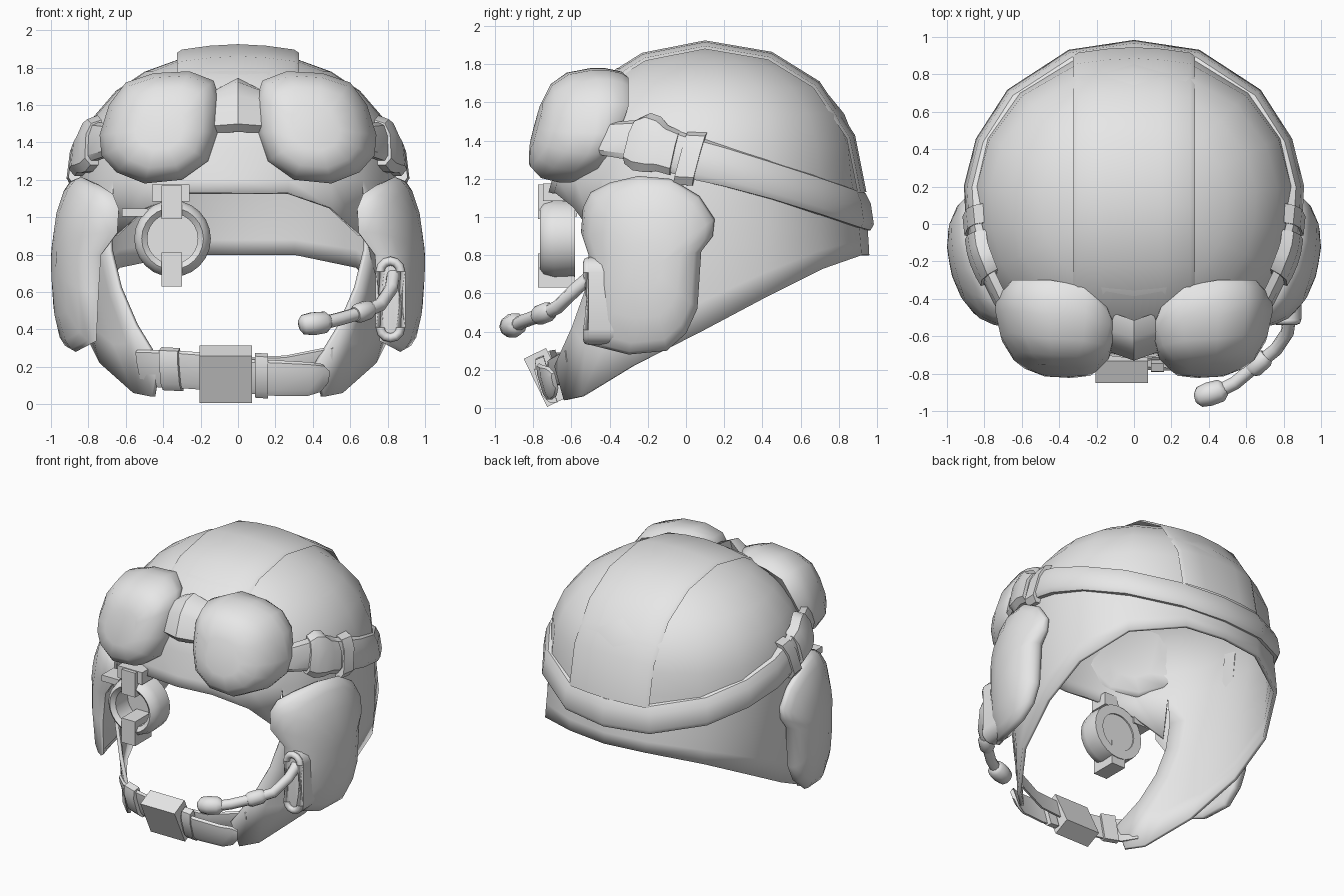
import bpy, bmesh, math
from mathutils import Vector, Euler

if "Cube" in bpy.data.objects:
    bpy.data.objects.remove(bpy.data.objects["Cube"])

grey = bpy.data.materials.new("matte_grey")
grey.diffuse_color = (0.8, 0.8, 0.8, 1)
grey.use_nodes = True
grey.node_tree.nodes["Principled BSDF"].inputs["Base Color"].default_value = grey.diffuse_color


def make(name, verts, faces, mirror=False, thick=0, angle=40):
    me = bpy.data.meshes.new(name)
    me.from_pydata([tuple(v) for v in verts], [], faces)
    bm = bmesh.new()
    bm.from_mesh(me)
    bmesh.ops.remove_doubles(bm, verts=bm.verts, dist=0.0005)
    bmesh.ops.recalc_face_normals(bm, faces=bm.faces)
    bm.to_mesh(me)
    bm.free()
    me.materials.append(grey)
    ob = bpy.data.objects.new(name, me)
    bpy.context.collection.objects.link(ob)
    bpy.ops.object.select_all(action='DESELECT')
    ob.select_set(True)
    bpy.context.view_layer.objects.active = ob
    bpy.ops.object.shade_smooth_by_angle(angle=math.radians(angle))
    if mirror:
        m = ob.modifiers.new("mirror", 'MIRROR')
        m.use_clip = True
    if thick:
        s = ob.modifiers.new("thickness", 'SOLIDIFY')
        s.thickness = thick
    return ob


def loft(name, rings, closed=True, cap=True, wrap=False, **kw):
    n = len(rings[0])
    verts = [v for r in rings for v in r]
    faces = []
    for i in range(len(rings) if wrap else len(rings) - 1):
        a, b = i * n, (i + 1) % len(rings) * n
        for j in range(n if closed else n - 1):
            k = (j + 1) % n
            faces.append((a + j, a + k, b + k, b + j))
    if cap and closed and not wrap:
        faces += [tuple(range(n)), tuple(range((len(rings) - 1) * n, len(verts)))]
    return make(name, verts, faces, **kw)


def tube(name, pts, radii, sides=10, closed=False):
    pts = [Vector(p) for p in pts]
    n, rings = len(pts), []
    for i, p in enumerate(pts):
        a = pts[(i - 1) % n] if closed else pts[max(i - 1, 0)]
        b = pts[(i + 1) % n] if closed else pts[min(i + 1, n - 1)]
        q = (b - a).to_track_quat('Z', 'Y')
        r = radii[i] if isinstance(radii, list) else radii
        rings.append([p + q @ Vector((r * math.cos(t), r * math.sin(t), 0))
                      for t in (2 * math.pi * k / sides for k in range(sides))])
    return loft(name, rings, wrap=closed, angle=50)


def band(name, stations, ht, lean=0.0, shear=0.0, **kw):
    """Upright strap along (x, y, z, half height) stations."""
    sec = [(-1, -1), (.2, -1), (1, -.7), (1, .35), (.35, .85), (-1, 1)]
    rings = []
    for i, (x, y, z, hh) in enumerate(stations):
        a, b = stations[max(i - 1, 0)], stations[min(i + 1, len(stations) - 1)]
        t = Vector((b[0] - a[0], b[1] - a[1])).normalized()
        ring = []
        for u, w in sec:
            d, e = u * ht - lean * w * hh, shear * w * hh
            ring.append((x + t.y * d + t.x * e, y - t.x * d + t.y * e, z + w * hh))
        rings.append(ring)
    return loft(name, rings, **kw)


def box(name, loc, size, rx=0):
    e = Euler((rx, 0, 0)).to_matrix()
    rings = [[Vector(loc) + e @ Vector((sx * size[0] / 2, sy * size[1] / 2, sz * size[2] / 2))
              for sx, sy in ((-1, -1), (1, -1), (1, 1), (-1, 1))] for sz in (-1, 1)]
    return loft(name, rings)


# Helmet shell: dome rings scaled from a plan outline, then brow and side skirt
plan = [(0, -.70), (.27, -.67), (.5, -.58), (.67, -.44), (.73, -.345), (.79, -.25), (.85, -.03),
        (.86, .2), (.79, .46), (.61, .70), (.32, .865), (0, .915)]
brow = [(0, -.72, 1.13), (.27, -.69, 1.13), (.5, -.59, 1.05), (.66, -.48, .9)]
skirt = [((.67, -.5, .72), (.43, -.69, .22)), ((.72, -.41, .7), (.46, -.64, .04)),
         ((.77, -.31, .68), (.56, -.55, .06)),
         ((.84, -.1, .72), (.74, -.28, .22)), ((.86, .12, .8), (.83, .08, .4)),
         ((.83, .42, .9), (.82, .4, .57)), ((.64, .7, .97), (.65, .72, .73)),
         ((.32, .9, 1.0), (.31, .92, .8)), ((0, .945, 1.0), (0, .96, .8))]
verts, faces = [], []


def grid(rows):
    n, o = len(rows[0]), len(verts)
    for r in rows:
        verts.extend(r)
    for i in range(len(rows) - 1):
        for j in range(n - 1):
            a = o + i * n + j
            faces.append((a, a + 1, a + n + 1, a + n))


rows = []
for u in (0, .25, .5, .7, .85, .95, .99):
    s = (1 - u ** 2.2) ** (1 / 2.2)
    rows.append([(x * s, .1 + (y - .1) * s, 1.2 + .68 * u) for x, y in plan])
grid(rows)
verts.append((0, .1, 1.88))
top, n = len(verts) - 1, len(plan)
faces += [(top - n + j, top - n + j + 1, top) for j in range(n - 1)]
grid([[(x, y, 1.2) for x, y in plan[:4]], brow])
rows = []
for k in range(6):
    t = k / 5
    row = []
    for (x, y), (m, b) in zip(plan[3:], skirt):
        p = (Vector((x, y, 1.2)) * (1 - t) * (1 - 2 * t) + Vector(m) * 4 * t * (1 - t)
             + Vector(b) * t * (2 * t - 1))
        row.append(p)
    rows.append(row)
grid(rows)
make("helmet_shell", verts, faces, mirror=True, thick=0.025)

# Raised centre panel over the crown
ridge = [(-.64, 1.5), (-.5, 1.69), (-.23, 1.86), (.1, 1.925), (.45, 1.865), (.7, 1.71), (.885, 1.43), (.945, 1.13)]
rows = []
for y, z in ridge:
    row = []
    for x, s in ((-.325, .945), (-.3, .965), (-.15, .99), (0, 1), (.15, .99), (.3, .965), (.325, .945)):
        row.append((x, .1 + (y - .1) * s, 1.1 + (z - 1.1) * s))
    rows.append(row)
loft("crown_panel", rows, closed=False, angle=40)

# Goggle lens covers: tilted puffy pads whose backs follow the dome
lens = [(.1, 1.64), (.13, 1.73), (.26, 1.78), (.45, 1.77), (.6, 1.72), (.69, 1.6), (.74, 1.44),
        (.73, 1.33), (.65, 1.24), (.5, 1.18), (.3, 1.2), (.16, 1.3), (.11, 1.45)]
rings = []
for s, front, f in ((.4, -.785, 0), (.72, -.76, 0), (.92, -.69, 0), (1, -.62, .2), (1, -.62, .5),
                    (.94, -.62, .85), (.86, -.62, 1), (.5, -.62, 1)):
    ring = []
    for x, z in lens:
        x, z = .42 + (x - .42) * s, 1.48 + (z - 1.48) * s
        r = 1 - max(0, (z - 1.2) / .68) ** 2.2
        back = min(-.3 - .45 * max(0, 1.55 - z),
                   .13 - .8 * math.sqrt(max(.05, r ** .91 - (x / .86) ** 2)))
        y = front + .08 * (x - .42) + 1.2 * max(0, x - .45) ** 2 + .28 * (z - 1.48)
        ring.append((x, y + (max(back, y) - y) * f, z))
    rings.append(ring)
loft("goggle_lens_cover", rings, mirror=True, angle=60)
band("goggle_bridge", [(-.14, -.58, 1.57, .12), (0, -.63, 1.6, .145), (.14, -.58, 1.57, .12)], .065, .35)

# Goggle strap round the back, with side buckles
half = [(.7, -.44, 1.41, .085), (.8, -.24, 1.40, .11), (.86, 0, 1.32, .115), (.87, .2, 1.27, .11),
        (.81, .44, 1.2, .105), (.65, .69, 1.12, .105), (.335, .895, 1.05, .105), (0, .945, 1.035, .105)]
band("goggle_strap", half + [(-x, y, z, h) for x, y, z, h in half[-2::-1]], .028, .15)
band("strap_buckle_front", [(.775, -.29, 1.40, .12), (.8, -.24, 1.395, .15), (.825, -.18, 1.38, .145),
                            (.84, -.13, 1.36, .12), (.85, -.06, 1.335, .115)], .045, .15, .2, mirror=True)
band("strap_buckle_rear", [(.85, -.03, 1.31, .14), (.86, .07, 1.305, .14)], .045, .15, .25, mirror=True)

# Ear cups: pads curved round the side of the shell
cup = [(-.5, 1.13), (-.4, 1.18), (-.25, 1.215), (-.08, 1.2), (.07, 1.11), (.15, .99), (.14, .9), (.08, .82),
       (.06, .52), (0, .39), (-.1, .3), (-.3, .28), (-.5, .33), (-.52, .6), (-.51, .8), (-.55, .92), (-.54, 1.05)]
rings = []
for s, f in ((.9, 0), (.98, .12), (1, .35), (.97, .62), (.87, .85), (.6, .98), (.25, 1)):
    ring = []
    for y, z in cup:
        y, z = -.2 + (y + .2) * s, .75 + (z - .75) * s
        low = max(0, min(1, (.95 - z) / .2))
        inner = .855 - .85 * min(0, y) ** 2 + .1 * low * min(1, max(0, -y * 2))
        outer = 1.0 - .85 * (y + .1) ** 2 - (.35 if z > .75 else .2) * (z - .75) ** 2
        ring.append((inner + (outer - inner) * f, y, z))
    rings.append(ring)
loft("ear_cup", rings, mirror=True, angle=60)


# Microphone mount: rounded slab with a raised loop
def stadium(rx, h, y):
    return [(.815 + rx * math.cos(t), y, .56 + rx * math.sin(t) + (h if k < 7 else -h))
            for k, t in ((k, math.pi * (k if k < 7 else k - 1) / 6) for k in range(14))]


loft("mic_mount", [stadium(.08, .15, -.38), stadium(.08, .15, -.51), stadium(.04, .15, -.515)])
tube("mic_mount_loop", stadium(.055, .15, -.515), .024, 8, True)

# Microphone boom, collar and tip
tube("mic_boom", [(.83, -.5, .69), (.82, -.58, .62), (.76, -.67, .53), (.66, -.75, .49),
                  (.54, -.85, .455), (.46, -.89, .435)], .036)
tube("mic_collar", [(.71, -.705, .51), (.695, -.72, .505), (.64, -.77, .485), (.625, -.785, .48)],
     [.04, .052, .052, .04])
tube("mic_tip", [(.49, -.88, .44), (.465, -.89, .438), (.40, -.91, .43), (.35, -.925, .425), (.33, -.93, .42)],
     [.035, .06, .064, .055, .03])

# Monocle ring, its lens and brackets
circle = [2 * math.pi * k / 24 for k in range(24)]
rings = [[(-.35 + r * math.cos(a), y, .885 + r * math.sin(a)) for r, y in
          ((.135, -.58), (.2, -.58), (.205, -.69), (.19, -.745), (.165, -.765), (.135, -.74))] for a in circle]
loft("monocle_ring", rings, wrap=True, angle=45)
loft("monocle_lens", [[(-.35 + .14 * math.cos(a), y, .885 + .14 * math.sin(a)) for a in circle]
                      for y in (-.6, -.59)])
box("monocle_hinge", (-.36, -.68, 1.13), (.2, .14, .09))
box("monocle_top_clip", (-.355, -.74, 1.08), (.11, .07, .18))
box("monocle_bottom_clip", (-.355, -.68, .72), (.11, .19, .18))
box("monocle_side_clip", (-.55, -.64, 1.025), (.14, .14, .045))

# Chin strap, clips and buckle
band("chin_strap_left", [(-.53, -.59, .2, .09), (-.44, -.67, .19, .1), (-.3, -.715, .185, .1),
                         (-.1, -.74, .17, .1)], .012, -.3)
band("chin_strap_right", [(0, -.75, .15, .09), (.2, -.755, .14, .095), (.38, -.74, .135, .09),
                          (.45, -.71, .14, .075), (.48, -.69, .145, .04)], .014, -.3)
band("chin_strap_inner", [(0, -.71, .18, .07), (.25, -.7, .19, .07), (.5, -.61, .23, .08)], .012, -.3)
band("chin_clip_left", [(-.41, -.685, .19, .115), (-.31, -.715, .185, .115)], .035, -.3)
band("chin_clip_right", [(.09, -.745, .155, .12), (.16, -.745, .15, .12)], .035, -.3)
box("chin_buckle", (-.065, -.73, .16), (.28, .13, .28), math.radians(26))
